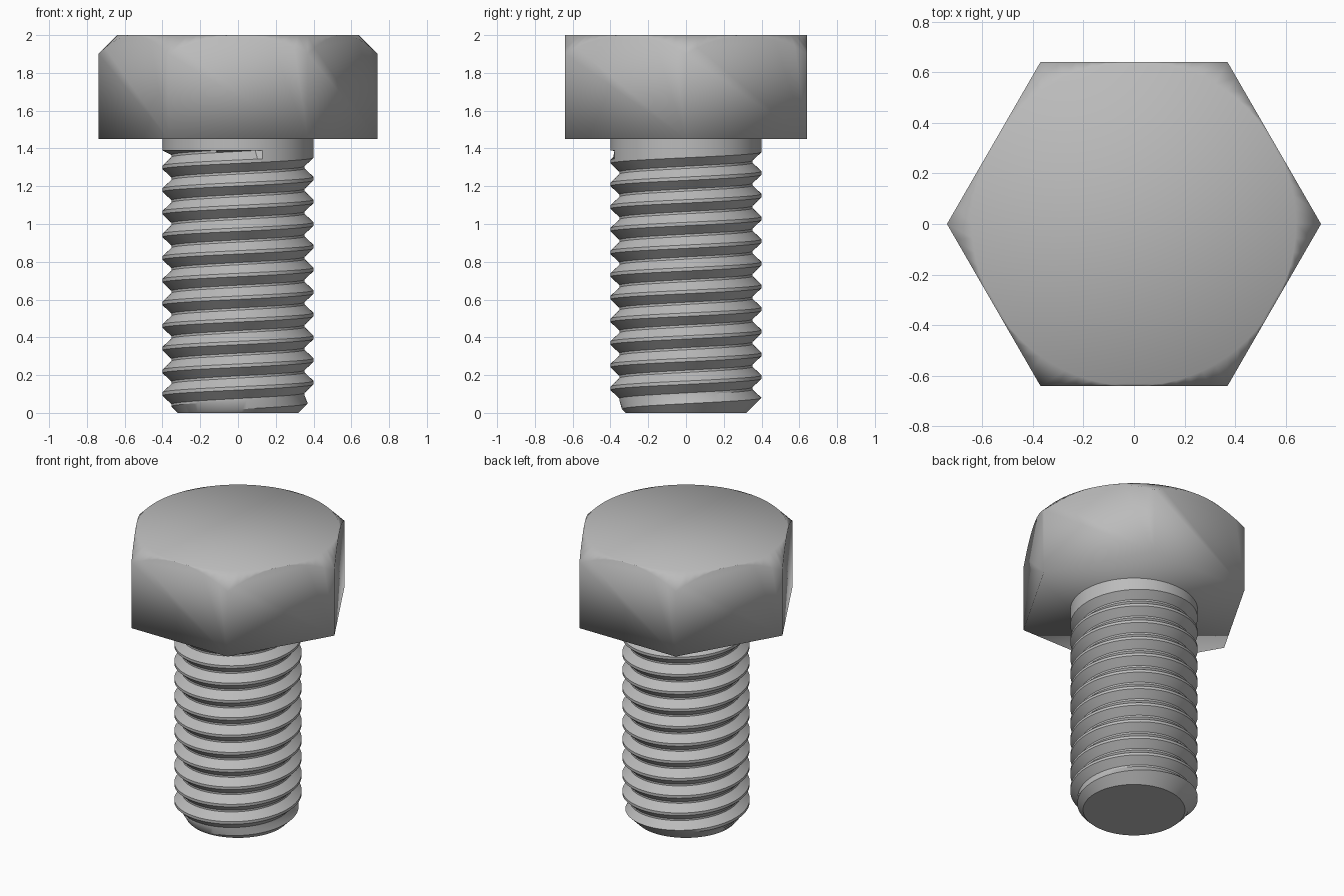
import bpy, bmesh
from math import sin, cos, pi, radians

cube = bpy.data.objects.get("Cube")
if cube:
    bpy.data.objects.remove(cube)

steel = bpy.data.materials.new("grey steel")
steel.use_nodes = True
grey = (0.5, 0.5, 0.5, 1)
steel.diffuse_color = grey
steel.node_tree.nodes["Principled BSDF"].inputs["Base Color"].default_value = grey


def polar(r, a, z):
    return (r * cos(a), r * sin(a), z)


def finish(bm, name, angle):
    bmesh.ops.remove_doubles(bm, verts=bm.verts, dist=0.0005)
    bmesh.ops.holes_fill(bm, edges=bm.edges, sides=0)
    bmesh.ops.recalc_face_normals(bm, faces=bm.faces)
    mesh = bpy.data.meshes.new(name)
    bm.to_mesh(mesh)
    bm.free()
    mesh.materials.append(steel)
    obj = bpy.data.objects.new(name, mesh)
    bpy.context.collection.objects.link(obj)
    bpy.ops.object.select_all(action='DESELECT')
    obj.select_set(True)
    bpy.context.view_layer.objects.active = obj
    bpy.ops.object.shade_smooth_by_angle(angle=radians(angle))


TOP, UNDER = 2.0, 1.45

# Hexagonal head: each side meets the top in a conical chamfer arc
APOTHEM, STEPS = 0.64, 12
bm = bmesh.new()
for side in range(6):
    arc, rim = [], []
    for i in range(STEPS + 1):
        off = (i / STEPS - 0.5) * pi / 3
        a = side * pi / 3 + pi / 6 + off
        r = APOTHEM / cos(off)
        arc.append(bm.verts.new(polar(r, a, TOP - (r - APOTHEM))))
        rim.append(bm.verts.new(polar(APOTHEM, a, TOP)))
    corner = APOTHEM / cos(pi / 6)
    low = [bm.verts.new(polar(corner, (side + k) * pi / 3, UNDER)) for k in (0, 1)]
    bm.faces.new(low + arc[::-1])
    for i in range(STEPS):
        bm.faces.new((arc[i], arc[i + 1], rim[i + 1], rim[i]))
finish(bm, "hex_head", 180)

# Threaded shank: rows follow a right-handed helix, clamped at both ends
RADIUS, ROOT, PITCH, TURN = 0.40, 0.352, 0.12, 96
COLLAR, TIP = 1.39, 0.32
profile = [(0, RADIUS), (0.018, RADIUS), (0.063, ROOT), (0.075, ROOT)]
bm = bmesh.new()
columns = []
for j in range(TURN + 1):
    a = 2 * pi * j / TURN
    column = [bm.verts.new(polar(TIP, a, 0))]
    for k in range(-2, 13):
        for dz, r in profile:
            z = 0.031 + (k + j / TURN) * PITCH + dz
            if z >= COLLAR:
                z, r = COLLAR, RADIUS
            z = max(z, 0)
            column.append(bm.verts.new(polar(min(r, TIP + z), a, z)))
    column.append(bm.verts.new(polar(RADIUS, a, COLLAR)))
    column.append(bm.verts.new(polar(RADIUS, a, UNDER)))
    columns.append(column)
for left, right in zip(columns, columns[1:]):
    for i in range(len(left) - 1):
        bm.faces.new((left[i], right[i], right[i + 1], left[i + 1]))
finish(bm, "threaded_shank", 30)
